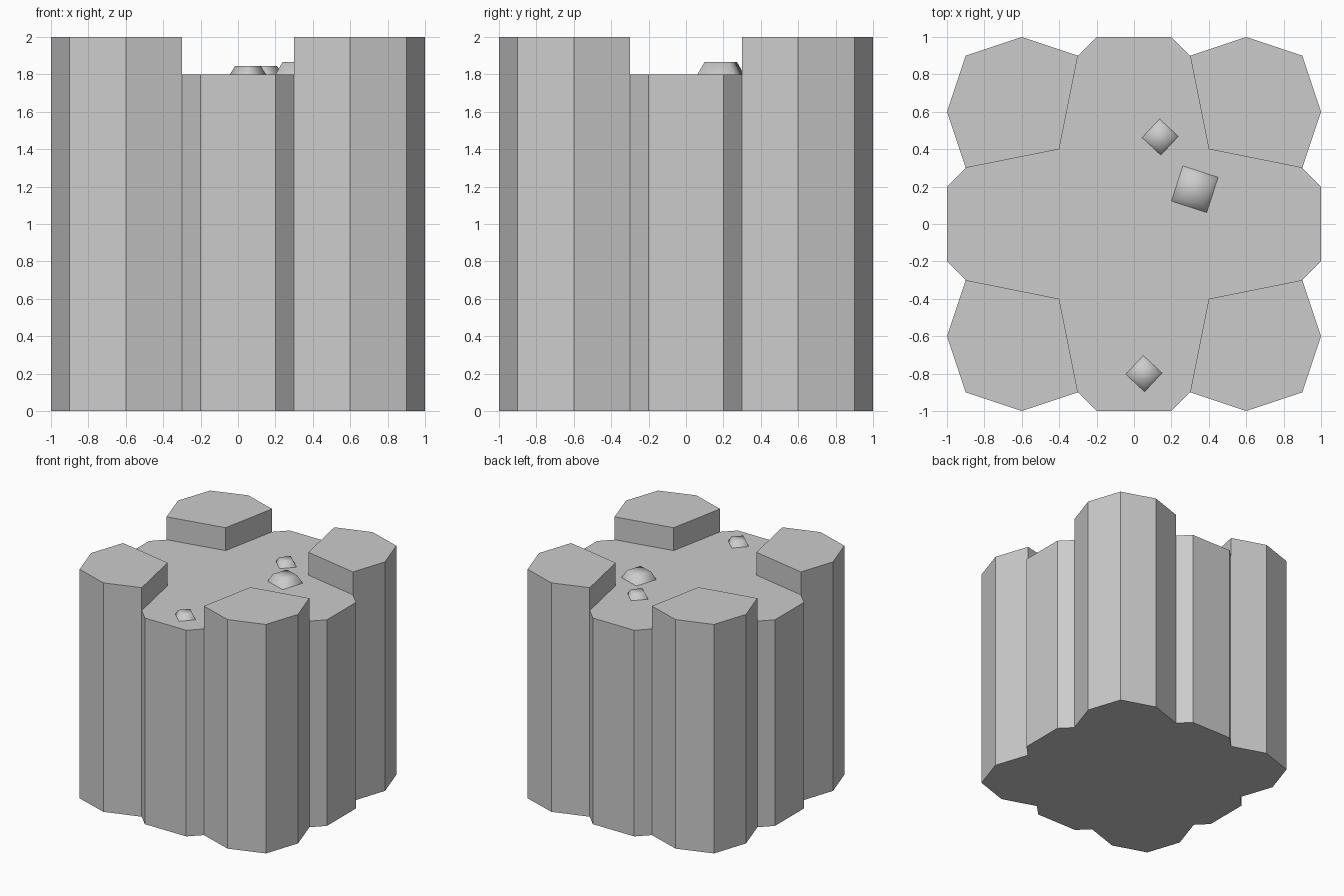
import bpy, bmesh
from math import cos, sin, radians

if "Cube" in bpy.data.objects:
    bpy.data.objects.remove(bpy.data.objects["Cube"])

TOP, FLOOR = 2.0, 1.8

# One corner pillar, counter-clockwise from the right-hand notch; last point faces the centre
PILLAR = [(.9, .3), (1, .6), (.9, .9), (.6, 1), (.3, .9)]
INNER = (.4, .4)


def finish(bm, name):
    bmesh.ops.remove_doubles(bm, verts=bm.verts, dist=1e-5)
    mesh = bpy.data.meshes.new(name)
    bm.to_mesh(mesh)
    bm.free()
    obj = bpy.data.objects.new(name, mesh)
    bpy.context.collection.objects.link(obj)
    return obj


def turn(p, k):
    # Rotate a 2D point by k quarter turns
    for _ in range(k):
        p = (-p[1], p[0])
    return p


def face(bm, pts):
    return bm.faces.new([bm.verts.new(p) for p in pts])


def cap(bm, pts, z):
    face(bm, [(x, y, z) for x, y in pts])


def walls(bm, pts, z0, z1):
    for a, b in zip(pts, pts[1:]):
        face(bm, [(*a, z0), (*b, z0), (*b, z1), (*a, z1)])


# Stone block: four tall corner pillars around a lower cross-shaped floor
bm = bmesh.new()
base, floor = [], []
for k in range(4):
    pillar = [turn(p, k) for p in PILLAR]
    inner = turn(INNER, k)
    link = [pillar[-1], turn((.2, 1), k), turn((-.2, 1), k), turn(PILLAR[0], k + 1)]
    walls(bm, pillar, 0, TOP)
    walls(bm, [pillar[-1], inner, pillar[0]], FLOOR, TOP)
    cap(bm, pillar + [inner], TOP)
    walls(bm, link, 0, FLOOR)
    base += pillar + link[1:3]
    floor += [pillar[0], inner] + link[:3]
cap(bm, floor, FLOOR)
cap(bm, base[::-1], 0)
finish(bm, "stone_block")


# Smooth pebbles resting on the floor
def pebble(name, x, y, radius, angle, height):
    bm = bmesh.new()
    rings = []
    for r, z in ((radius, FLOOR), (radius * .7, FLOOR + height)):
        rings.append([bm.verts.new((x + r * cos(radians(angle + 90 * i)),
                                    y + r * sin(radians(angle + 90 * i)), z)) for i in range(4)])
    low, high = rings
    for i in range(4):
        j = (i + 1) % 4
        bm.faces.new((low[i], low[j], high[j], high[i]))
    bm.faces.new(high)
    for f in bm.faces:
        f.smooth = True
    finish(bm, name)


pebble("large_pebble", .325, .186, .14, 27, .065)
pebble("back_pebble", .14, .465, .097, 2, .045)
pebble("front_pebble", .053, -.8, .097, 2, .045)
